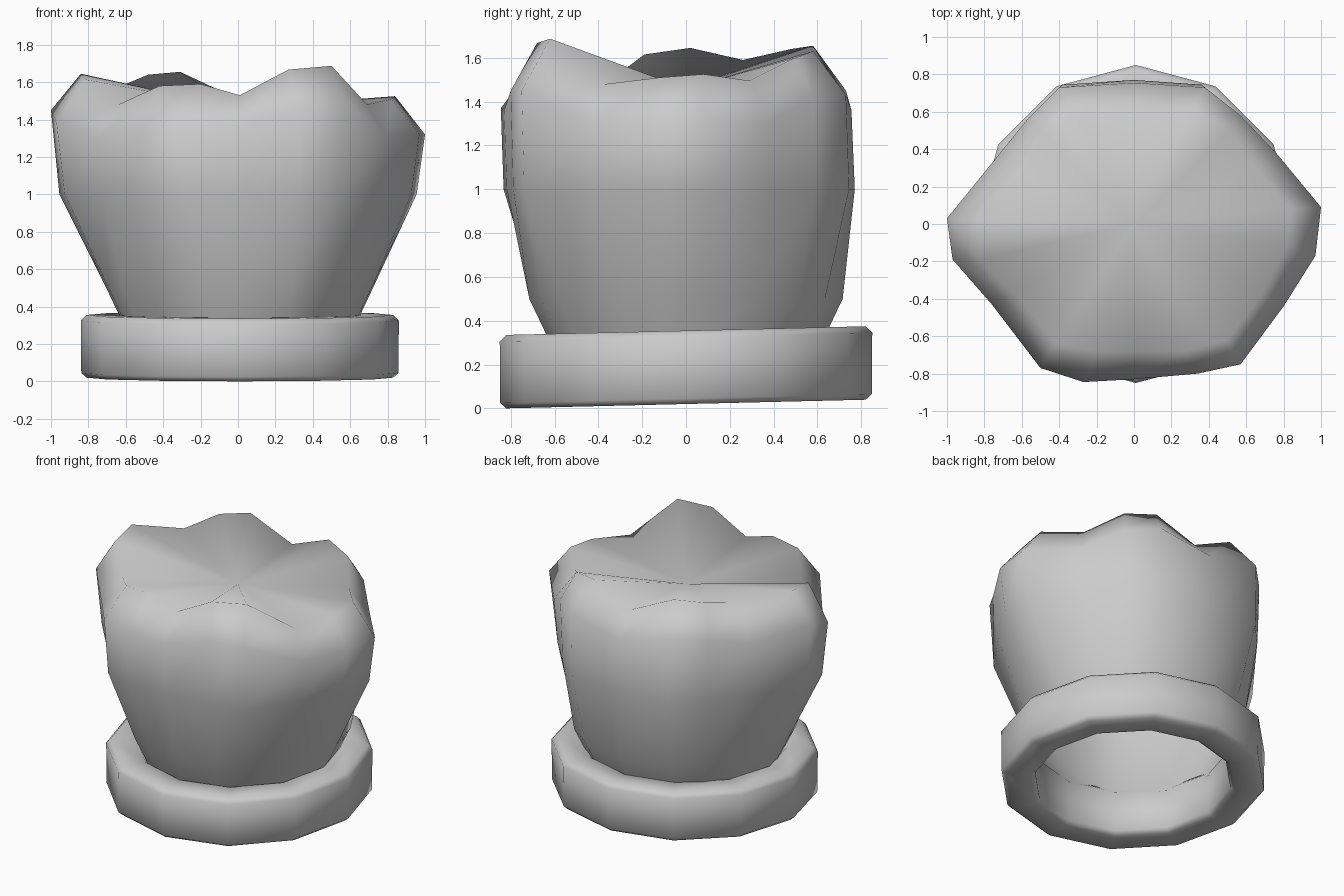
import bpy, bmesh
from math import sin, cos, radians, atan2

if "Cube" in bpy.data.objects:
    bpy.data.objects.remove(bpy.data.objects["Cube"])

SEG = 18  # six lobes: two crest points and one valley each


def finish(name, bm):
    bmesh.ops.recalc_face_normals(bm, faces=bm.faces)
    me = bpy.data.meshes.new(name)
    bm.to_mesh(me)
    bm.free()
    for p in me.polygons:
        p.use_smooth = True
    ob = bpy.data.objects.new(name, me)
    bpy.context.collection.objects.link(ob)
    return ob


def bridge(bm, a, b):
    n = len(a)
    for i in range(n):
        j = (i + 1) % n
        bm.faces.new((a[i], a[j], b[j], b[i]))


# Head band: rounded rectangular profile revolved in 12 sides, slightly tilted
profile = [(0.66, 0), (0.82, 0), (0.848, 0.025), (0.85, 0.305),
           (0.82, 0.335), (0.66, 0.335), (0.63, 0.305), (0.63, 0.025)]
bm = bmesh.new()
rings = []
for r, z in profile:
    ring = []
    for k in range(12):
        a = radians(30 * k)
        y = r * sin(a)
        ring.append(bm.verts.new((0.01 + r * cos(a), y, z + 0.02 + 0.024 * y)))
    rings.append(ring)
for i in range(len(rings)):
    bridge(bm, rings[i], rings[(i + 1) % len(rings)])
finish("band", bm)

# Puffed crown: crest pairs and valleys, counter-clockwise from the right lobe
rim = [(.82, -.12, 1.51), (.84, .08, 1.525), (.66, .29, 1.495),
       (.50, .50, 1.60), (.30, .58, 1.63), (0, .60, 1.51),
       (-.31, .58, 1.655), (-.48, .48, 1.64), (-.60, .26, 1.59),
       (-.84, .02, 1.645), (-.82, -.19, 1.615), (-.64, -.37, 1.48),
       (-.42, -.64, 1.58), (-.20, -.68, 1.59), (.01, -.68, 1.53),
       (.27, -.68, 1.667), (.50, -.62, 1.687), (.69, -.37, 1.48)]
shoulder = [(.97, -.17, 1.32), (1.0, .09, 1.32), (.76, .38, 1.30),
            (.57, .58, 1.42), (.38, .73, 1.43), (0, .755, 1.36),
            (-.40, .73, 1.45), (-.57, .56, 1.43), (-.74, .35, 1.38),
            (-1.0, .03, 1.45), (-.97, -.19, 1.38), (-.76, -.43, 1.30),
            (-.50, -.77, 1.37), (-.27, -.845, 1.37), (0, -.83, 1.36),
            (.34, -.80, 1.45), (.57, -.75, 1.45), (.80, -.44, 1.30)]
bm = bmesh.new()
rings = []
# Round lower rings follow the shoulder's directions
for r, z in [(0.62, 0.30), (0.715, 0.50)]:
    ring = []
    for x, y, _ in shoulder:
        a = atan2(y, x)
        ring.append(bm.verts.new((0.01 + r * cos(a), r * sin(a), z)))
    rings.append(ring)
# Belly ring just inside the shoulder
rings.append([bm.verts.new((x * 0.955, y * (1.02 if y > 0 else 0.985), 1.0))
              for x, y, _ in shoulder])
for pts in (shoulder, rim):
    rings.append([bm.verts.new(p) for p in pts])
for a, b in zip(rings, rings[1:]):
    bridge(bm, a, b)
# Sunken top gathered at the centre
c = bm.verts.new((0, 0, 1.46))
for i in range(SEG):
    bm.faces.new((rings[-1][i], rings[-1][(i + 1) % SEG], c))
finish("puffed_crown", bm)
